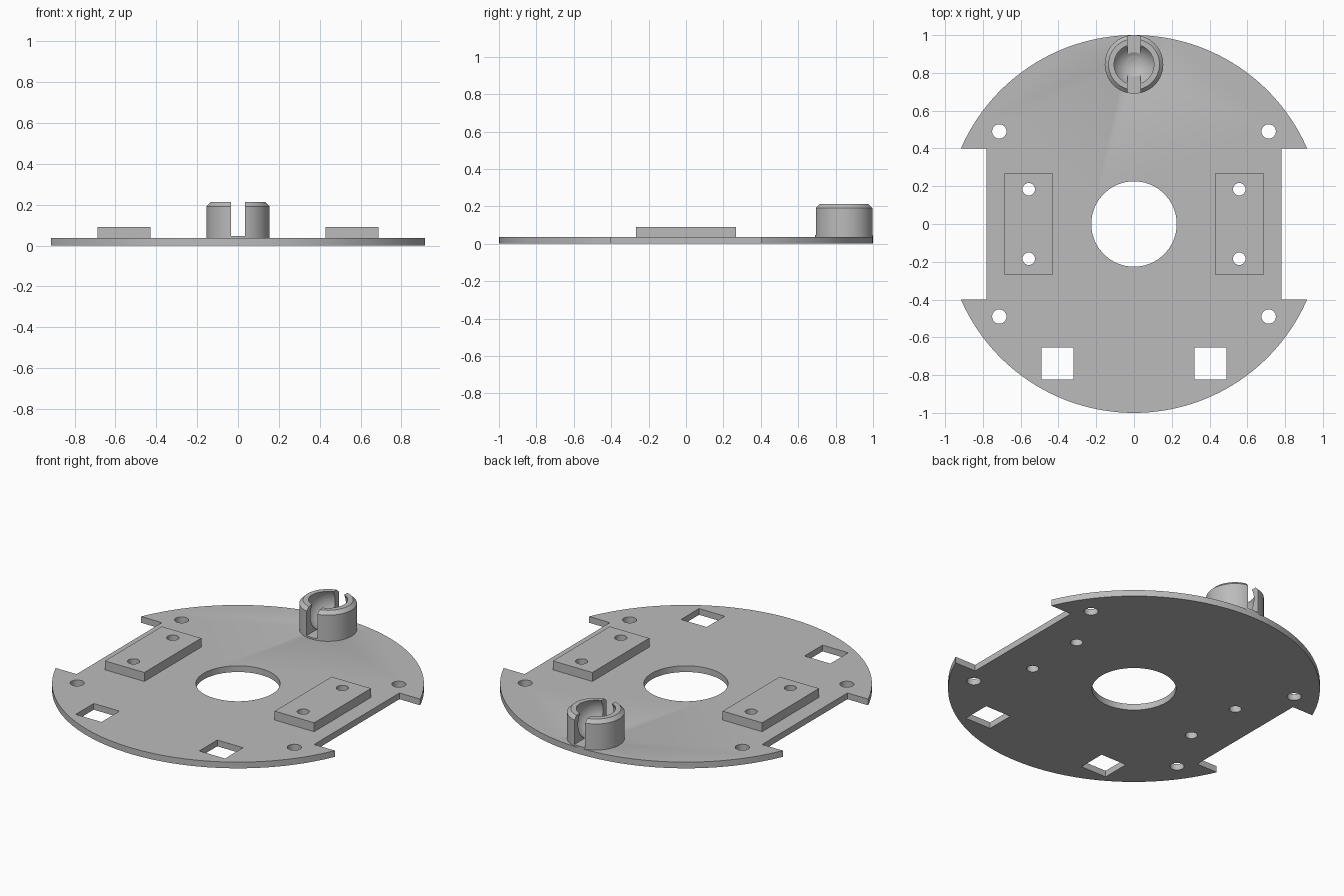
import bpy
import bmesh
from math import radians
from mathutils import Matrix, Vector

cube = bpy.data.objects.get("Cube")
if cube:
    bpy.data.objects.remove(cube, do_unlink=True)

PLATE_TOP, PAD_TOP, HOLDER_TOP = 0.037, 0.09, 0.212
HOLDER_Y = 0.845

grey = bpy.data.materials.new("plain_grey")
grey.use_nodes = True
colour = (0.5, 0.5, 0.5, 1)
grey.diffuse_color = colour
grey.node_tree.nodes["Principled BSDF"].inputs["Base Color"].default_value = colour


def add_cylinder(bm, x, y, radius, z0, z1, sides=48):
    centre = Matrix.Translation((x, y, (z0 + z1) / 2))
    bmesh.ops.create_cone(bm, cap_ends=True, segments=sides, radius1=radius,
                          radius2=radius, depth=z1 - z0, matrix=centre)


def add_box(bm, x0, x1, y0, y1, z0, z1):
    low, high = Vector((x0, y0, z0)), Vector((x1, y1, z1))
    size = Matrix.Diagonal((*(high - low), 1))
    bmesh.ops.create_cube(bm, size=1, matrix=Matrix.Translation((low + high) / 2) @ size)


def finish(bm, name):
    mesh = bpy.data.meshes.new(name)
    bm.to_mesh(mesh)
    bm.free()
    mesh.materials.append(grey)
    obj = bpy.data.objects.new(name, mesh)
    bpy.context.collection.objects.link(obj)
    return obj


def cut(obj, *cutters):
    for cutter in cutters:
        mod = obj.modifiers.new("cut", 'BOOLEAN')
        mod.operation, mod.solver, mod.object = 'DIFFERENCE', 'EXACT', cutter
    graph = bpy.context.evaluated_depsgraph_get()
    mesh = bpy.data.meshes.new_from_object(obj.evaluated_get(graph))
    obj.modifiers.clear()
    obj.data = mesh


# Cutters: plate openings, pad screw holes, ball cavity, holder slot
bm = bmesh.new()
add_cylinder(bm, 0, 0, 0.226, -0.1, 0.3, 96)
for side in (-1, 1):
    for end in (-1, 1):
        add_cylinder(bm, side * 0.713, end * 0.49, 0.038, -0.1, 0.3)
    inner, outer = sorted((side * 0.321, side * 0.49))
    add_box(bm, inner, outer, -0.822, -0.653, -0.1, 0.3)
    inner, outer = sorted((side * 0.78, side * 1.2))
    add_box(bm, inner, outer, -0.4, 0.4, -0.1, 0.3)
openings = finish(bm, "openings_cutter")

bm = bmesh.new()
for side in (-1, 1):
    for end in (-1, 1):
        add_cylinder(bm, side * 0.557, end * 0.184, 0.033, -0.1, 0.3)
screw_holes = finish(bm, "screw_holes_cutter")

bm = bmesh.new()
bmesh.ops.create_uvsphere(bm, u_segments=64, v_segments=32, radius=0.122,
                          matrix=Matrix.Translation((0, HOLDER_Y, 0.151)))
ball = finish(bm, "ball_cutter")

bm = bmesh.new()
add_box(bm, -0.035, 0.035, HOLDER_Y - 0.3, HOLDER_Y + 0.3, 0.047, 0.4)
slot = finish(bm, "slot_cutter")

# Round base plate with wheel notches
bm = bmesh.new()
add_cylinder(bm, 0, 0, 1, 0, PLATE_TOP, 160)
plate = finish(bm, "base_plate")
cut(plate, openings, screw_holes, ball)
parts = [plate]

# Raised mounting pads
for name, side in (("left_pad", 1), ("right_pad", -1)):
    bm = bmesh.new()
    inner, outer = sorted((side * 0.428, side * 0.687))
    add_box(bm, inner, outer, -0.267, 0.267, PLATE_TOP, PAD_TOP)
    pad = finish(bm, name)
    cut(pad, screw_holes)
    parts.append(pad)

# Slotted ball caster holder with chamfered rim
bm = bmesh.new()
add_cylinder(bm, 0, HOLDER_Y, 0.155, PLATE_TOP, HOLDER_TOP, 64)
rim = [e for e in bm.edges if all(v.co.z > 0.2 for v in e.verts)]
bmesh.ops.bevel(bm, geom=rim, offset=0.02, segments=1, affect='EDGES')
holder = finish(bm, "caster_holder")
cut(holder, ball, slot)
parts.append(holder)

for helper in (openings, screw_holes, ball, slot):
    bpy.data.objects.remove(helper, do_unlink=True)

# Smooth round walls, sharp edges kept
bpy.ops.object.select_all(action='DESELECT')
for part in parts:
    part.select_set(True)
bpy.context.view_layer.objects.active = plate
bpy.ops.object.shade_smooth_by_angle(angle=radians(30))
